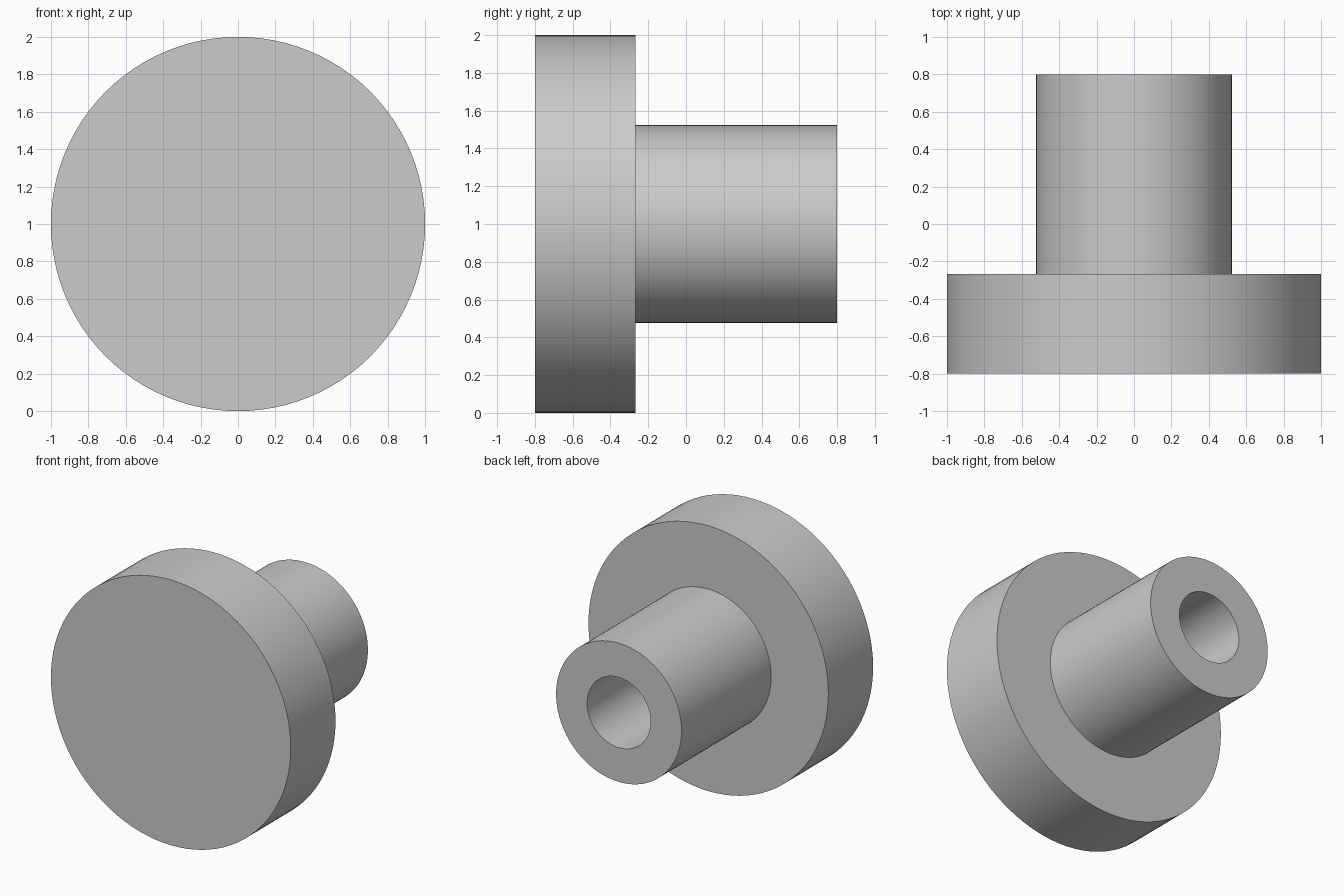
import bpy
import bmesh
from math import pi, radians
from mathutils import Vector

default_cube = bpy.data.objects.get("Cube")
if default_cube:
    bpy.data.objects.remove(default_cube, do_unlink=True)

HEAD_RADIUS, STEM_RADIUS, BORE_RADIUS = 1.0, 0.523, 0.265
FRONT, SHOULDER, BACK = -0.8, -0.267, 0.8
BORE_FLOOR = SHOULDER
SEGMENTS = 96

# Plain grey material
grey = bpy.data.materials.new("light grey")
grey.use_nodes = True
colour = (0.6, 0.6, 0.6, 1)
grey.diffuse_color = colour
grey.node_tree.nodes["Principled BSDF"].inputs["Base Color"].default_value = colour


def lathe(name, profile, material):
    """Revolve (radius, y) points around the horizontal y axis."""
    bm = bmesh.new()
    verts = [bm.verts.new((r, y, 0)) for r, y in profile]
    edges = [bm.edges.new(pair) for pair in zip(verts, verts[1:])]
    bmesh.ops.spin(bm, geom=verts + edges, cent=Vector(), axis=(0, 1, 0),
                   angle=2 * pi, steps=SEGMENTS, use_merge=True)
    bmesh.ops.remove_doubles(bm, verts=bm.verts, dist=0.0001)
    bmesh.ops.recalc_face_normals(bm, faces=bm.faces)
    mesh = bpy.data.meshes.new(name)
    bm.to_mesh(mesh)
    bm.free()
    mesh.materials.append(material)
    obj = bpy.data.objects.new(name, mesh)
    bpy.context.collection.objects.link(obj)
    bpy.ops.object.select_all(action="DESELECT")
    obj.select_set(True)
    bpy.context.view_layer.objects.active = obj
    bpy.ops.object.shade_smooth_by_angle(angle=radians(30))
    return obj


# Solid disc head, narrower stem and blind bore in one closed body
knob = lathe("stepped_knob", [
    (0, FRONT),
    (HEAD_RADIUS, FRONT),
    (HEAD_RADIUS, SHOULDER),
    (STEM_RADIUS, SHOULDER),
    (STEM_RADIUS, BACK),
    (BORE_RADIUS, BACK),
    (BORE_RADIUS, BORE_FLOOR),
    (0, BORE_FLOOR),
], grey)
knob.location.z = HEAD_RADIUS
